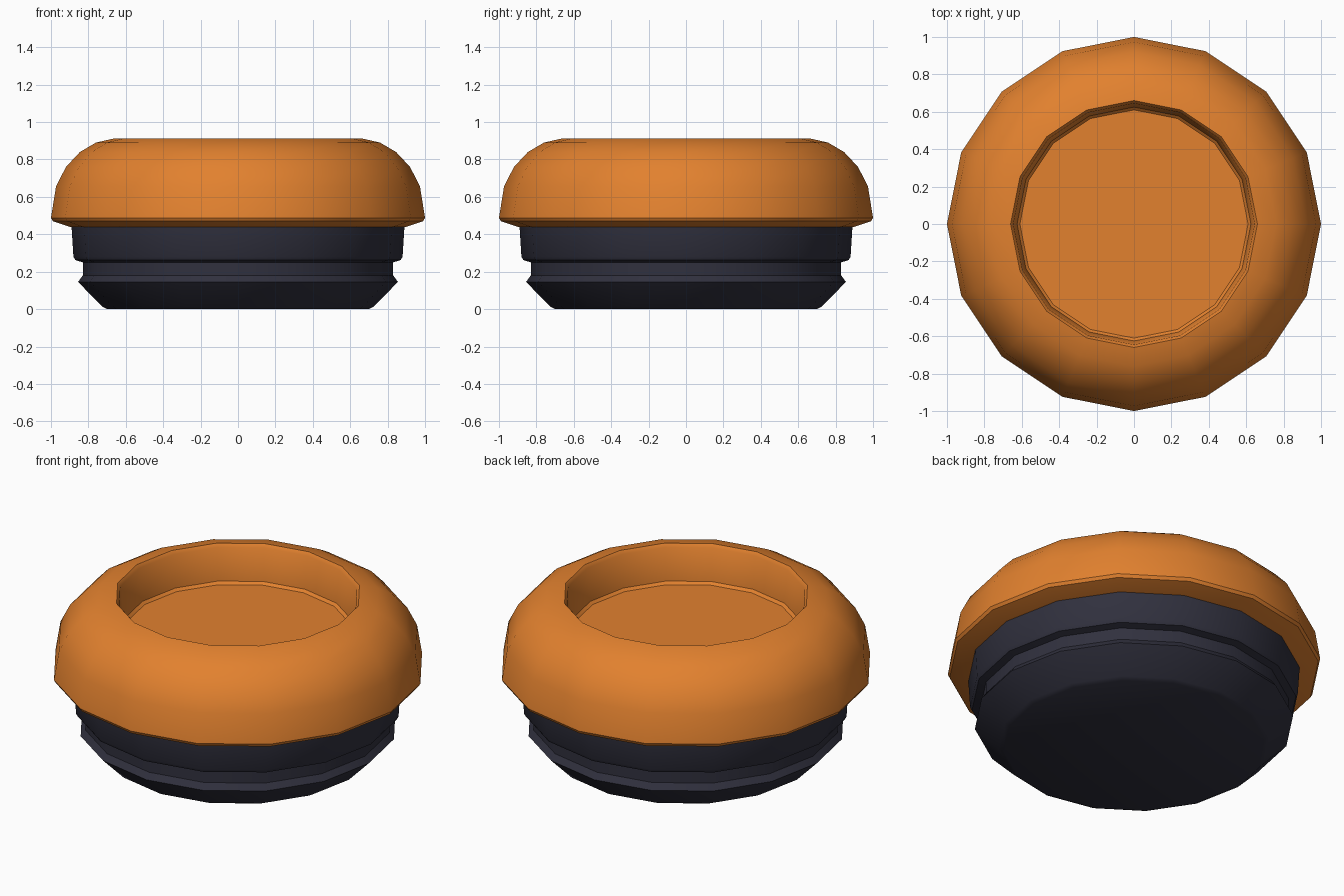
import bpy
import bmesh
from math import cos, sin, pi, radians

SIDES = 16

cube = bpy.data.objects.get("Cube")
if cube:
    bpy.data.objects.remove(cube, do_unlink=True)


def make_material(name, color):
    mat = bpy.data.materials.new(name)
    mat.use_nodes = True
    mat.diffuse_color = color
    mat.node_tree.nodes["Principled BSDF"].inputs["Base Color"].default_value = color
    return mat


def lathe(name, profile, mat):
    """Spin a closed (radius, height) profile, capping both ends with a flat polygon."""
    bm = bmesh.new()
    rings = []
    for r, z in profile:
        rings.append([bm.verts.new((r * cos(2 * pi * i / SIDES), r * sin(2 * pi * i / SIDES), z))
                      for i in range(SIDES)])
    for low, high in zip(rings, rings[1:]):
        for i in range(SIDES):
            j = (i + 1) % SIDES
            bm.faces.new((low[i], low[j], high[j], high[i]))
    bm.faces.new(rings[0][::-1])
    bm.faces.new(rings[-1])
    mesh = bpy.data.meshes.new(name)
    bm.to_mesh(mesh)
    bm.free()
    mesh.materials.append(mat)
    obj = bpy.data.objects.new(name, mesh)
    bpy.context.collection.objects.link(obj)
    bpy.ops.object.select_all(action="DESELECT")
    obj.select_set(True)
    bpy.context.view_layer.objects.active = obj
    bpy.ops.object.shade_smooth_by_angle(angle=radians(35))
    return obj


orange = make_material("orange", (0.76, 0.22, 0.028, 1))
charcoal = make_material("charcoal", (0.03, 0.03, 0.048, 1))

# Dark stepped base: chamfered foot, groove and collar
lathe("base", [(0.70, 0), (0.725, 0.013), (0.855, 0.145), (0.83, 0.18), (0.83, 0.25),
               (0.87, 0.262), (0.88, 0.28), (0.89, 0.44)], charcoal)

# Rounded cap: underside lip, dome, then down into the dished recess
lathe("cap", [(0.87, 0.435), (0.90, 0.44), (0.99, 0.47), (1.0, 0.488), (0.973, 0.655),
              (0.92, 0.76), (0.845, 0.84), (0.76, 0.89), (0.66, 0.913), (0.645, 0.895),
              (0.625, 0.705), (0.61, 0.69)], orange)
